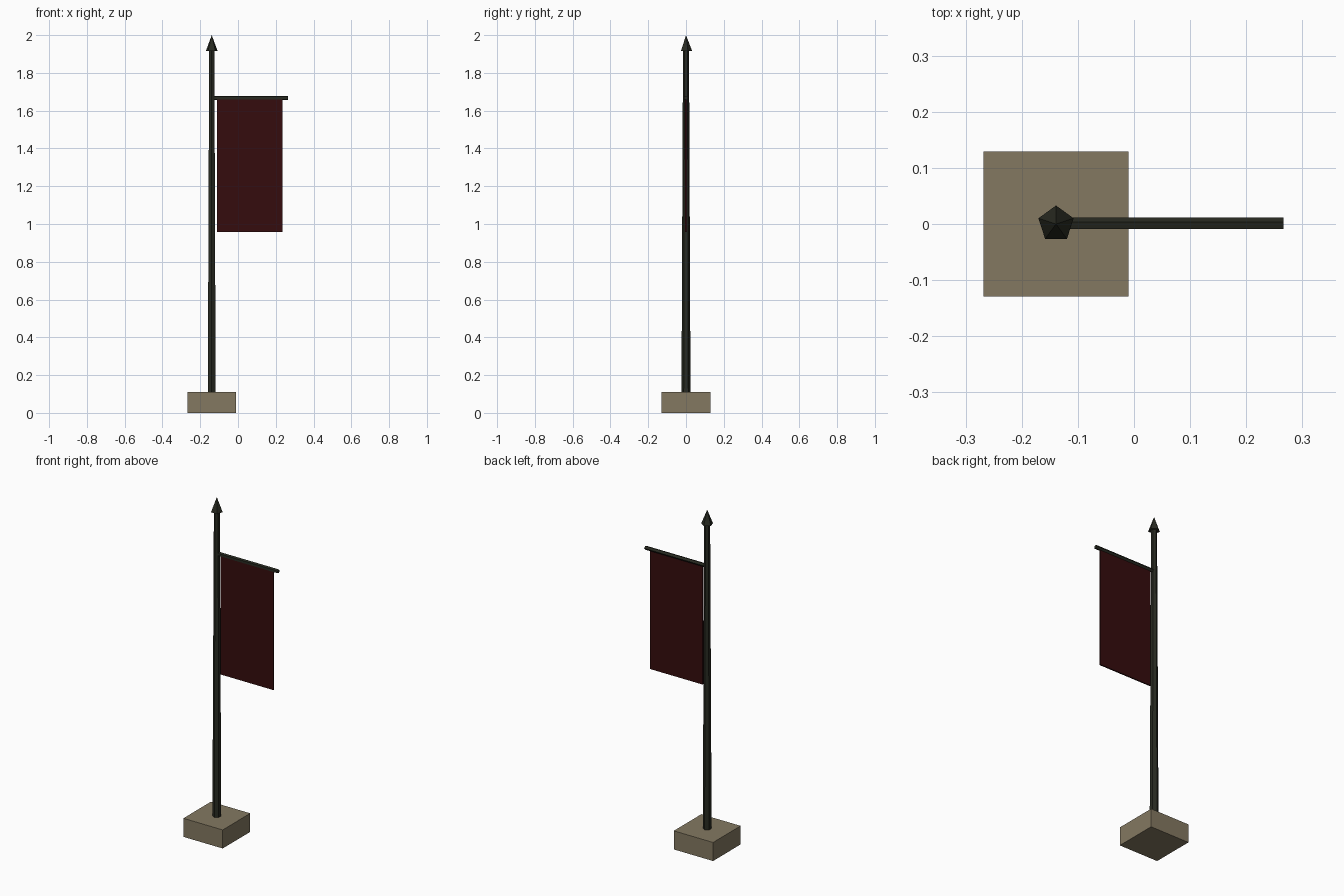
import bpy
from math import pi

cube = bpy.data.objects.get("Cube")
if cube:
    bpy.data.objects.remove(cube, do_unlink=True)


def material(name, rgb):
    mat = bpy.data.materials.new(name)
    mat.use_nodes = True
    mat.diffuse_color = (*rgb, 1)
    mat.node_tree.nodes["Principled BSDF"].inputs["Base Color"].default_value = (*rgb, 1)
    return mat


stone = material("tan stone", (0.23, 0.19, 0.12))
iron = material("dark iron", (0.021, 0.023, 0.015))
cloth = material("dark red cloth", (0.035, 0.0035, 0.004))


def finish(name, mat):
    obj = bpy.context.object
    obj.name = obj.data.name = name
    obj.data.materials.append(mat)
    return obj


def box(name, mat, low, high):
    centre = [(a + b) / 2 for a, b in zip(low, high)]
    bpy.ops.mesh.primitive_cube_add(size=1, location=centre)
    obj = finish(name, mat)
    obj.scale = [b - a for a, b in zip(low, high)]
    return obj


def taper(name, mat, sides, r1, r2, length, centre, rotation=(0, 0, 0)):
    bpy.ops.mesh.primitive_cone_add(vertices=sides, radius1=r1, radius2=r2, depth=length,
                                    location=centre, rotation=rotation)
    return finish(name, mat)


POLE_X = -0.139

# Square footing
box("stone_base", stone, (-0.268, -0.129, 0), (-0.01, 0.129, 0.11))

# Tapering pole with a pointed finial
taper("pole", iron, 6, 0.024, 0.016, 1.83, (POLE_X, 0, 1.005))
taper("finial", iron, 5, 0.033, 0, 0.085, (POLE_X, 0, 1.9575))

# Cross rod carrying the banner
taper("cross_rod", iron, 5, 0.0115, 0.0115, 0.404, (0.064, 0, 1.667), (0, pi / 2, 0))
box("banner", cloth, (-0.112, -0.004, 0.957), (0.235, 0.004, 1.665))
